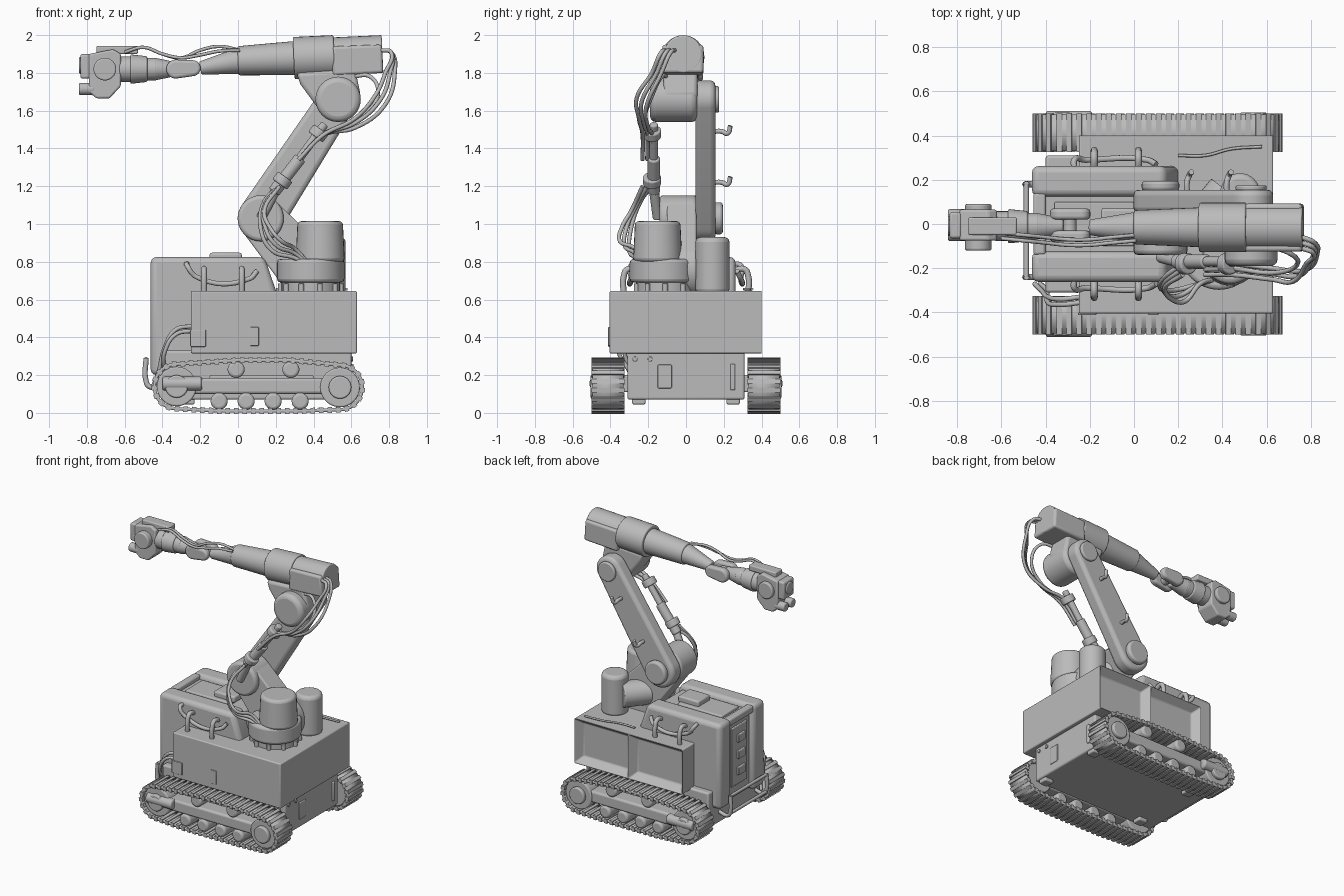
import bpy, bmesh, math
from mathutils import Vector, Matrix
from mathutils.geometry import convex_hull_2d

if "Cube" in bpy.data.objects:
    bpy.data.objects.remove(bpy.data.objects["Cube"], do_unlink=True)

GREY = (0.5, 0.5, 0.5, 1)
grey = bpy.data.materials.new("plain_grey")
grey.use_nodes = True
grey.diffuse_color = GREY
grey.node_tree.nodes["Principled BSDF"].inputs["Base Color"].default_value = GREY


def finish(name, bm, bevel=0.0):
    bmesh.ops.recalc_face_normals(bm, faces=bm.faces)
    me = bpy.data.meshes.new(name)
    bm.to_mesh(me)
    bm.free()
    ob = bpy.data.objects.new(name, me)
    bpy.context.collection.objects.link(ob)
    me.materials.append(grey)
    bpy.ops.object.select_all(action='DESELECT')
    ob.select_set(True)
    bpy.context.view_layer.objects.active = ob
    bpy.ops.object.shade_smooth_by_angle(angle=math.radians(35))
    if bevel:
        m = ob.modifiers.new("bevel", 'BEVEL')
        m.width, m.segments = bevel, 3
        m.limit_method, m.angle_limit = 'ANGLE', math.radians(35)
    return ob


def box(name, lo, hi, bevel=0.008):
    lo, hi = Vector(lo), Vector(hi)
    bm = bmesh.new()
    bmesh.ops.create_cube(bm, size=1, matrix=Matrix.Translation((lo + hi) / 2) @ Matrix.Diagonal((hi - lo).to_4d()))
    return finish(name, bm, bevel)


def tube(name, a, b, r, r2=None, bevel=0.008, n=32):
    a, b = Vector(a), Vector(b)
    mat = Matrix.Translation((a + b) / 2) @ (b - a).to_track_quat('Z', 'Y').to_matrix().to_4x4()
    bm = bmesh.new()
    bmesh.ops.create_cone(bm, cap_ends=True, segments=n, radius1=r, radius2=r if r2 is None else r2,
                          depth=(b - a).length, matrix=mat)
    return finish(name, bm, bevel)


def slab(name, pts, y0, y1, bevel=0.01):
    """Profile in x and z, extruded along y."""
    bm = bmesh.new()
    f = bm.faces.new([bm.verts.new((x, y0, z)) for x, z in pts])
    new = bmesh.ops.extrude_face_region(bm, geom=[f])["geom"]
    bmesh.ops.translate(bm, vec=(0, y1 - y0, 0), verts=[v for v in new if isinstance(v, bmesh.types.BMVert)])
    return finish(name, bm, bevel)


def hull(circles, n=40):
    pts = [Vector((x + r * math.cos(t * math.tau / n), z + r * math.sin(t * math.tau / n)))
           for x, z, r in circles for t in range(n)]
    return [pts[i] for i in convex_hull_2d(pts)]


def cable(name, pts, r=0.011, handle='AUTO'):
    cu = bpy.data.curves.new(name, 'CURVE')
    cu.dimensions, cu.bevel_depth, cu.bevel_resolution = '3D', r, 2
    cu.resolution_u, cu.use_fill_caps = 8, True
    s = cu.splines.new('BEZIER')
    s.bezier_points.add(len(pts) - 1)
    for p, co in zip(s.bezier_points, pts):
        p.co, p.handle_left_type, p.handle_right_type = co, handle, handle
    ob = bpy.data.objects.new(name, cu)
    bpy.context.collection.objects.link(ob)
    cu.materials.append(grey)
    bpy.ops.object.select_all(action='DESELECT')
    ob.select_set(True)
    bpy.context.view_layer.objects.active = ob
    bpy.ops.object.convert(target='MESH')
    bpy.ops.object.shade_smooth()


# Crawler tracks, mirrored on y
def track(side, s):
    path = hull([(-0.325, 0.14, 0.118), (0.54, 0.135, 0.118), (-0.1, 0.06, 0.05), (0.33, 0.06, 0.05),
                 (-0.01, 0.23, 0.048), (0.28, 0.23, 0.048)])
    bm = bmesh.new()
    rings = [[bm.verts.new((p.x, s * y, p.y)) for p in path] for y in (0.33, 0.495)]
    for i in range(len(path)):
        j = (i + 1) % len(path)
        bm.faces.new((rings[0][i], rings[0][j], rings[1][j], rings[1][i]))
    belt = finish(side + "_track_belt", bm)
    m = belt.modifiers.new("thickness", 'SOLIDIFY')
    m.thickness, m.offset = 0.018, 0
    # Cleats spaced evenly along the belt
    bm = bmesh.new()
    gap, left = 0.045, 0.0
    for a, b in zip(path, path[1:] + path[:1]):
        d = b - a
        while left < d.length:
            p = a + d.normalized() * left
            mat = (Matrix.Translation((p.x, s * 0.4125, p.y))
                   @ Matrix.Rotation(-math.atan2(d.y, d.x), 4, 'Y') @ Matrix.Diagonal((0.024, 0.175, 0.03, 1)))
            bmesh.ops.create_cube(bm, size=1, matrix=mat)
            left += gap
        left -= d.length
    finish(side + "_track_cleats", bm)
    # Wheels, rollers and frame
    for x, z, r in ((-0.325, 0.14, 0.105), (0.54, 0.135, 0.105)):
        tube(side + "_wheel", (x, s * 0.34, z), (x, s * 0.48, z), r)
        tube(side + "_wheel_hub", (x, s * 0.47, z), (x, s * 0.505, z), 0.06)
    for x, z in [(-0.1 + 0.143 * i, 0.062) for i in range(4)] + [(-0.01, 0.23), (0.28, 0.23)]:
        tube(side + "_roller", (x, s * 0.35, z), (x, s * 0.48, z), 0.045, bevel=0.015)
    y0, y1 = sorted((s * 0.345, s * 0.47))
    box(side + "_track_frame", (-0.3, y0, 0.1), (0.46, y1, 0.185), 0.015)
    tube(side + "_tensioner", (-0.4, s * 0.475, 0.155), (-0.19, s * 0.475, 0.155), 0.037, bevel=0.012)
    box(side + "_axle_beam", (-0.15, min(s * 0.29, s * 0.36), 0.11), (0.4, max(s * 0.29, s * 0.36), 0.2))


track("front", -1)
track("back", 1)

# Chassis and main body, with two recessed bays on the back
box("chassis", (-0.4, -0.31, 0.07), (0.6, 0.31, 0.33), 0.012)
for y in (-0.25, 0.25):
    for x in (-0.3, 0.52):
        box("chassis_foot", (x, y - 0.035, 0.045), (x + 0.07, y + 0.035, 0.08))
bm = bmesh.new()
bmesh.ops.create_cube(bm, size=1, matrix=Matrix.Translation((0.19, 0, 0.48)) @ Matrix.Diagonal((0.88, 0.81, 0.33, 1)))
bmesh.ops.bisect_plane(bm, geom=bm.verts[:] + bm.edges[:] + bm.faces[:], plane_co=(0.19, 0, 0), plane_no=(1, 0, 0))
bm.normal_update()
bays = [f for f in bm.faces if f.normal.y > 0.9]
bmesh.ops.inset_individual(bm, faces=bays, thickness=0.06, depth=-0.06)
finish("main_body", bm, 0.008)
box("front_step_panel", (-0.253, -0.412, 0.35), (-0.17, -0.4, 0.44), 0.004)
box("front_latch", (0.065, -0.412, 0.355), (0.11, -0.4, 0.455), 0.004)
box("end_hatch", (0.59, -0.15, 0.13), (0.607, -0.075, 0.255), 0.005)
box("end_grip", (0.59, 0.235, 0.12), (0.612, 0.26, 0.26), 0.006)
for y in (-0.27, -0.19):
    tube("end_lamp", (0.595, y, 0.285), (0.608, y, 0.285), 0.013, bevel=0.002)

# Power pack hump with rounded side rails and recessed centre
slab("power_pack_core", [(-0.425, 0.21), (0.2, 0.4), (0.2, 0.64), (0.12, 0.79), (-0.425, 0.79)], -0.2, 0.2)
for s, name in ((-1, "front"), (1, "back")):
    y0, y1 = sorted((s * 0.125, s * 0.262))
    slab(name + "_pack_rail", [(-0.462, 0.2), (-0.2, 0.2), (0.2, 0.5), (0.2, 0.65), (0.14, 0.825), (-0.462, 0.825)],
         y0, y1, 0.03)
    # Side grab pipe and its deck brackets
    cable(name + "_grab_pipe", [(-0.27, s * 0.25, 0.79), (-0.27, s * 0.29, 0.78), (-0.22, s * 0.29, 0.72),
                                (0.06, s * 0.29, 0.71), (0.1, s * 0.27, 0.75)], 0.014)
    for x in (-0.18, 0.02):
        cable(name + "_pipe_bracket", [(x, s * 0.25, 0.75), (x, s * 0.31, 0.76), (x, s * 0.33, 0.72),
                                       (x, s * 0.33, 0.63)], 0.016)
box("pack_rear_bridge", (-0.455, -0.14, 0.77), (-0.4, 0.14, 0.822), 0.012)
box("pack_hatch", (-0.36, -0.1, 0.78), (0.0, 0.1, 0.81))
box("pack_hatch_lid", (-0.15, -0.07, 0.8), (0.02, 0.07, 0.848), 0.012)
box("pack_rear_door", (-0.437, -0.09, 0.3), (-0.42, 0.09, 0.73), 0.005)
for z in (0.4, 0.52, 0.64):
    box("rear_connector", (-0.452, -0.05, z - 0.03), (-0.43, 0.03, z + 0.03), 0.005)

# Rear bumper pipe and side hoses
for y in (-0.24, 0.18):
    cable("bumper_post", [(-0.39, y, 0.15), (-0.47, y, 0.14), (-0.487, y, 0.17), (-0.487, y, 0.29)], 0.014)
for z in (0.16, 0.285):
    cable("bumper_bar", [(-0.487, -0.24, z), (-0.487, 0.18, z)], 0.012, 'VECTOR')
for i in range(2):
    d = 0.025 * i
    cable("side_hose", [(-0.24, -0.33 - d, 0.46 - d), (-0.33, -0.34 - d, 0.44 - d), (-0.39, -0.33 - d, 0.34 - d),
                        (-0.42 + d, -0.3, 0.22), (-0.45 + d, -0.27, 0.14)])
cable("deck_hose", [(0.2, 0.31, 0.655), (0.32, 0.31, 0.655), (0.44, 0.34, 0.655), (0.58, 0.35, 0.655)], 0.007)

# Turret
tube("turret_ring", (0.385, -0.11, 0.63), (0.385, -0.11, 0.7), 0.155)
for i in range(10):
    t = math.tau * i / 10
    x, y = 0.385 + 0.16 * math.cos(t), -0.11 + 0.16 * math.sin(t)
    tube("ring_bolt", (x, y, 0.64), (x, y, 0.685), 0.014, bevel=0.003, n=12)
tube("turret_drum", (0.385, -0.12, 0.69), (0.385, -0.12, 0.815), 0.178, bevel=0.02)
tube("turret_motor", (0.435, -0.15, 0.8), (0.435, -0.15, 1.015), 0.13, 0.12, bevel=0.02)
tube("turret_side_motor", (0.48, 0.14, 0.63), (0.48, 0.14, 0.93), 0.09, bevel=0.025)
slab("turret_shoulder", hull([(0.12, 1.03, 0.12), (0.36, 0.76, 0.15)]), -0.1, 0.055)
tube("turret_cross_housing", (0.3, 0.0, 0.78), (0.42, 0.15, 0.78), 0.09)

# Lower arm with shoulder and elbow drums
slab("lower_arm", hull([(0.12, 1.03, 0.122), (0.53, 1.66, 0.1)]), 0.05, 0.155, 0.025)
tube("shoulder_drum", (0.12, -0.14, 1.03), (0.12, 0.06, 1.03), 0.122, bevel=0.02)
tube("shoulder_cap", (0.12, 0.15, 1.03), (0.12, 0.195, 1.03), 0.085, bevel=0.015)
tube("elbow_drum", (0.53, -0.19, 1.66), (0.53, 0.06, 1.66), 0.12, bevel=0.03)
tube("elbow_cap", (0.53, 0.15, 1.66), (0.53, 0.175, 1.66), 0.07)
for x, z in ((0.24, 1.22), (0.42, 1.49)):
    cable("arm_hook", [(x, 0.14, z), (x, 0.19, z), (x + 0.01, 0.22, z - 0.01), (x + 0.02, 0.235, z + 0.03)], 0.013)

# Forearm, running along a slightly tilted axis
def axis(x):
    return (x, -0.015, 1.864 + 0.047 * x)


slab("forearm_neck", [(0.31, 1.8), (0.33, 1.74), (0.44, 1.59), (0.56, 1.56), (0.65, 1.68), (0.62, 1.82)], -0.12, 0.06, 0.02)
tube("forearm_collar", axis(0.295), axis(0.51), 0.112)
tube("forearm_rear_dome", axis(0.5), axis(0.765), 0.1)
slab("forearm_rear_housing", [(0.5, 1.785), (0.77, 1.8), (0.76, 1.95), (0.5, 1.94)], -0.125, 0.092, 0.015)
tube("forearm_tube", axis(0.0), axis(0.3), 0.077, 0.09)
tube("forearm_cone", (-0.2, -0.015, 1.825), axis(0.01), 0.035, 0.07)
for y in (-0.055, 0.045):
    slab("wrist_fork", hull([(-0.33, 1.82, 0.05), (-0.24, 1.825, 0.042)]), y - 0.025, y + 0.025, 0.015)
tube("wrist_pin", (-0.29, -0.06, 1.82), (-0.29, 0.06, 1.82), 0.03)
for x0, x1, r0, r1 in ((-0.44, -0.32, 0.06, 0.035), (-0.49, -0.43, 0.06, 0.06), (-0.57, -0.48, 0.078, 0.068), (-0.63, -0.56, 0.068, 0.068)):
    tube("wrist_section", (x0, -0.01, 1.82), (x1, -0.01, 1.82), r0, r1)

# Tool head
slab("head_block", [(-0.79, 1.7), (-0.75, 1.665), (-0.68, 1.665), (-0.62, 1.73), (-0.62, 1.9), (-0.66, 1.925), (-0.79, 1.9)], -0.075, 0.065)
tube("head_cross_motor", (-0.705, -0.12, 1.82), (-0.705, 0.09, 1.82), 0.06)
box("head_top_box", (-0.75, -0.05, 1.9), (-0.53, 0.03, 1.942))
box("head_nose_plate", (-0.835, -0.065, 1.77), (-0.78, 0.055, 1.9), 0.012)
tube("head_nose_lens", (-0.842, -0.01, 1.84), (-0.78, -0.01, 1.84), 0.045)
for y in (-0.045, 0.035):
    tube("head_lower_lens", (-0.842, y, 1.715), (-0.76, y, 1.715), 0.032)

# Linear piston beside the lower arm
tube("piston_barrel", (0.19, -0.17, 1.17), (0.33, -0.17, 1.35), 0.033)
tube("piston_rod", (0.32, -0.17, 1.34), (0.46, -0.17, 1.53), 0.022)
for x, z in ((0.22, 1.21), (0.41, 1.46)):
    tube("piston_clamp", (x, -0.18, z), (x + 0.03, -0.18, z + 0.04), 0.048)
tube("piston_foot", (0.12, -0.15, 1.03), (0.2, -0.17, 1.18), 0.026)

# Hose bundles
for i in range(3):
    d = 0.025 * i
    cable("elbow_hose", [(0.76, -0.06 - d, 1.92), (0.81, -0.08 - d, 1.91), (0.83 - d, -0.13 - d, 1.8),
                         (0.77 - d, -0.21 - d, 1.62 + d), (0.62, -0.2 - d, 1.51 + d), (0.45, -0.18 - d, 1.47),
                         (0.32, -0.18 - d, 1.34)])
    cable("shoulder_hose", [(0.22, -0.18 - d, 1.2), (0.14, -0.24 - d, 1.12 - d), (0.12 + d, -0.29 - d, 0.98),
                            (0.18 + d, -0.3 - d, 0.86 + d), (0.3, -0.27, 0.82 + d), (0.38, -0.25, 0.78)])
for i in range(2):
    d = 0.025 * i
    cable("wrist_hose", [(-0.6, -0.04 - d, 1.91), (-0.5, -0.05 - d, 1.935), (-0.4, -0.06 - d, 1.9), (-0.3, -0.07 - d, 1.88),
                         (-0.2, -0.07 - d, 1.92 - d), (-0.1, -0.06 - d, 1.94 - d), (0.01, -0.05 - d, 1.92)], 0.009)
cable("elbow_inner_hose", [(0.6, -0.1, 1.78), (0.7, -0.13, 1.78), (0.74, -0.18, 1.68), (0.64, -0.22, 1.56), (0.45, -0.2, 1.48)])
